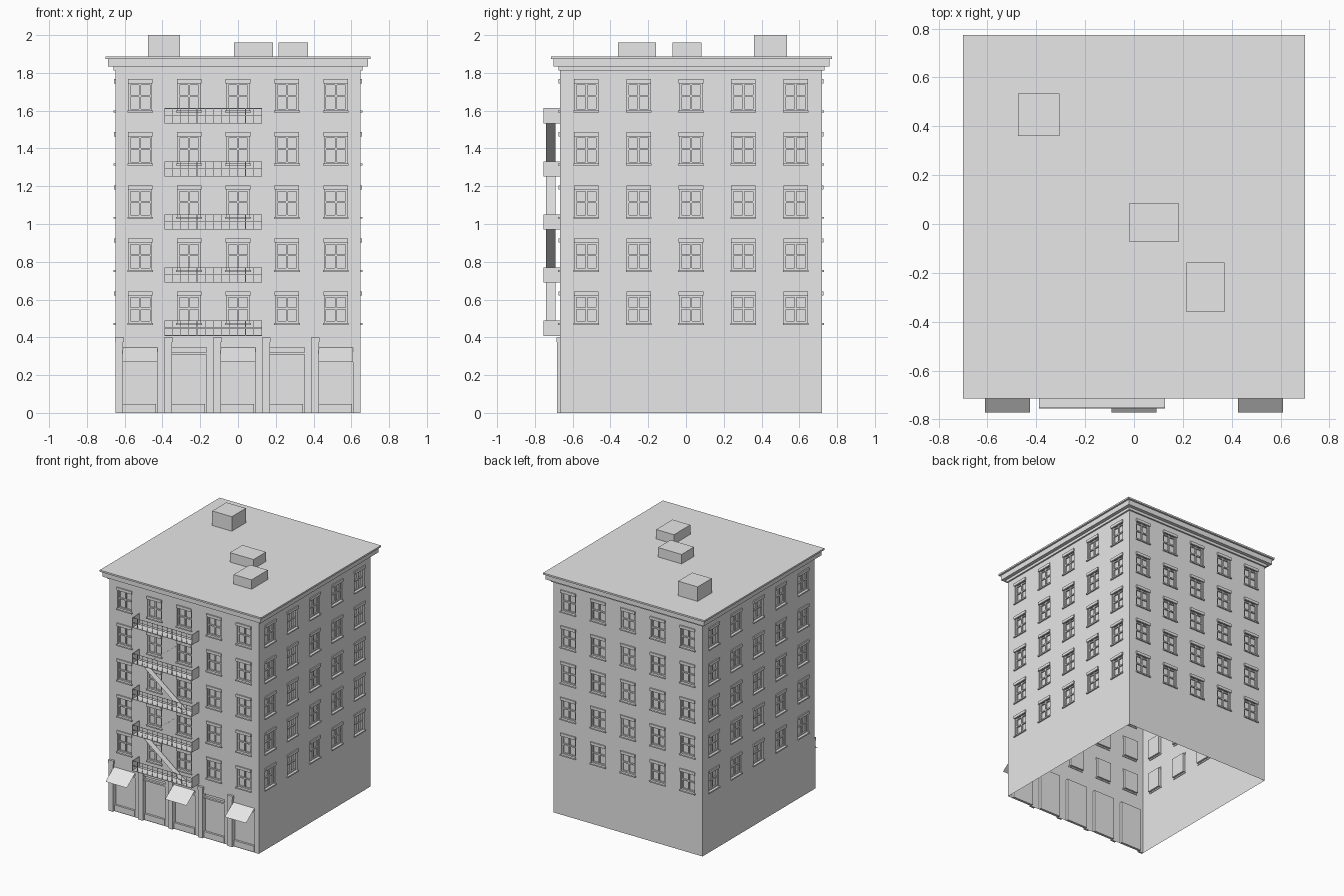
import bpy, bmesh, math
from mathutils import Matrix, Vector

default = bpy.data.objects.get("Cube")
if default:
    bpy.data.objects.remove(default, do_unlink=True)

stone = bpy.data.materials.new("light grey stone")
stone.use_nodes = True
GREY = (0.8, 0.8, 0.8, 1)
stone.diffuse_color = GREY
stone.node_tree.nodes["Principled BSDF"].inputs["Base Color"].default_value = GREY

HALF_X = 0.648
FRONT, BACK = -0.667, 0.72
MID_Y = (FRONT + BACK) / 2
HALF_Y = (BACK - FRONT) / 2
BASE_TOP, WALL_TOP = 0.4, 1.82
WIN_W, WIN_H, RECESS = 0.122, 0.155, 0.02
SILLS = [0.476 + 0.281 * i for i in range(5)]


def finish(name, bm, matrix=Matrix()):
    mesh = bpy.data.meshes.new(name)
    bm.to_mesh(mesh)
    bm.free()
    mesh.materials.append(stone)
    obj = bpy.data.objects.new(name, mesh)
    obj.matrix_world = matrix
    bpy.context.collection.objects.link(obj)
    return obj


def box(bm, x, y, z):
    """Add a box given as (min, max) pairs."""
    size = Vector((x[1] - x[0], y[1] - y[0], z[1] - z[0]))
    centre = Vector((sum(x), sum(y), sum(z))) / 2
    bmesh.ops.create_cube(bm, size=1, matrix=Matrix.Translation(centre) @ Matrix.Diagonal(size).to_4x4())


def quad(bm, points):
    return bm.faces.new([bm.verts.new(p) for p in points])


def wall_grid(bm, us, zs, is_opening, depth):
    """Flat wall facing -y, with the chosen cells pushed inwards."""
    rows = [[bm.verts.new((u, 0, z)) for u in us] for z in zs]
    openings = []
    for j in range(len(zs) - 1):
        for i in range(len(us) - 1):
            face = bm.faces.new((rows[j][i], rows[j][i + 1], rows[j + 1][i + 1], rows[j + 1][i]))
            if is_opening(i, j):
                openings.append(face)
    for face in openings:
        ring = list(face.verts)
        inner = [bm.verts.new(v.co + Vector((0, depth, 0))) for v in ring]
        bm.faces.remove(face)
        bm.faces.new(inner)
        for k in range(4):
            n = (k + 1) % 4
            bm.faces.new((ring[k], ring[n], inner[n], inner[k]))


def window_trim(bm, u, z):
    w = WIN_W / 2
    top = z + WIN_H
    # sill and lintel
    box(bm, (u - w - 0.007, u + w + 0.007), (-0.01, 0.005), (z - 0.01, z))
    box(bm, (u - w - 0.004, u + w + 0.004), (-0.009, 0.005), (top - 0.01, top + 0.012))
    # sash frame and glazing bars
    y = (RECESS - 0.01, RECESS)
    for side in (-1, 0, 1):
        c = u + side * (w - 0.005)
        box(bm, (c - 0.005, c + 0.005), y, (z, top))
    for c in (z + 0.005, z + WIN_H / 2, top - 0.015):
        box(bm, (u - w, u + w), y, (c - 0.005, c + 0.005))


def wall(name, half, spacing, matrix):
    centres = [spacing * (i - 2) for i in range(5)]
    us = [-half] + [c + s * WIN_W / 2 for c in centres for s in (-1, 1)] + [half]
    zs = [BASE_TOP] + [z + h for z in SILLS for h in (0, WIN_H)] + [WALL_TOP]
    bm = bmesh.new()
    wall_grid(bm, us, zs, lambda i, j: i % 2 and j % 2, RECESS)
    finish(name, bm, matrix)
    bm = bmesh.new()
    for u in centres:
        for z in SILLS:
            window_trim(bm, u, z)
    finish(name + "_windows", bm, matrix)
    # plain ground storey on the three blank sides
    if name != "front_wall":
        bm = bmesh.new()
        quad(bm, [(-half, 0, 0), (half, 0, 0), (half, 0, BASE_TOP), (-half, 0, BASE_TOP)])
        finish(name + "_base", bm, matrix)


def placed(x, y, degrees):
    return Matrix.Translation((x, y, 0)) @ Matrix.Rotation(math.radians(degrees), 4, "Z")


front = placed(0, FRONT, 0)
wall("front_wall", HALF_X, 0.259, front)
wall("back_wall", HALF_X, 0.259, placed(0, BACK, 180))
wall("left_wall", HALF_Y, 0.277, placed(HALF_X, MID_Y, 90))
wall("right_wall", HALF_Y, 0.277, placed(-HALF_X, MID_Y, -90))

# Shop fronts: recessed bays between pilasters
bays = [-HALF_X + 0.259 * i for i in range(5)]
bm = bmesh.new()
us = [-HALF_X] + [b + d for b in bays for d in (0.04, 0.222)] + [HALF_X]
wall_grid(bm, us, [0, 0.345, BASE_TOP], lambda i, j: i % 2 and j == 0, RECESS)
finish("shop_front", bm, front)

bm = bmesh.new()
for b in bays:
    box(bm, (b, b + 0.04), (-0.016, 0), (0, 0.38))
    box(bm, (b - 0.002, b + 0.044), (-0.018, 0), (0.375, BASE_TOP))
finish("pilasters", bm, front)

bm = bmesh.new()
for b in bays:
    box(bm, (b + 0.04, b + 0.215), (0.004, RECESS), (0, 0.047))
    box(bm, (b + 0.04, b + 0.222), (0.002, RECESS), (0.308, 0.32))
finish("shop_sills", bm, front)

# Awnings over alternate bays
bm = bmesh.new()
for b in bays[::2]:
    l, r = b + 0.037, b + 0.222
    quad(bm, [(l, -0.104, 0.27), (r, -0.104, 0.27), (r, 0, 0.347), (l, 0, 0.347)])
finish("awnings", bm, front)

# Cornice and roof
bm = bmesh.new()
for out, z0, z1 in ((0.012, 1.812, 1.833), (0.039, 1.833, 1.873), (0.053, 1.873, 1.886)):
    box(bm, (-HALF_X - out, HALF_X + out), (FRONT - out + 0.005, BACK + out), (z0, z1))
finish("cornice", bm)

for name, x, y, top in (
    ("stair_hut", (-0.476, -0.306), (0.36, 0.535), 2.0),
    ("roof_unit_centre", (-0.02, 0.185), (-0.072, 0.083), 1.96),
    ("roof_unit_front", (0.215, 0.37), (-0.36, -0.158), 1.96),
):
    bm = bmesh.new()
    box(bm, x, y, (1.88, top))
    finish(name, bm)

# Fire escape: balconies with barred railings
L, R, OUT = -0.39, 0.127, -0.755
T = 0.003
floors = [0.408 + 0.281 * i for i in range(5)]
bm = bmesh.new()
for z in floors:
    top = z + 0.081
    box(bm, (L, R), (OUT, FRONT), (z, z + 0.004))
    for h in (z + 0.04, top - T):
        box(bm, (L, R), (OUT, OUT + T), (h, h + T))
    for i in range(13):
        x = L + (R - L - T) * i / 12
        box(bm, (x, x + T), (OUT, OUT + T), (z, top))
    for x in (L, R - T):
        box(bm, (x, x + T), (OUT, FRONT), (z, top))
finish("fire_escape_balconies", bm)

# Fire escape: zigzag flights
bm = bmesh.new()
for i in range(4):
    a, b = (0.05, -0.313) if i % 2 == 0 else (-0.313, 0.05)
    z0, z1 = floors[i], floors[i + 1]
    quad(bm, [(a, -0.74, z0), (a, -0.692, z0), (b, -0.692, z1), (b, -0.74, z1)])
bmesh.ops.solidify(bm, geom=bm.faces[:], thickness=0.003)
finish("fire_escape_stairs", bm)
